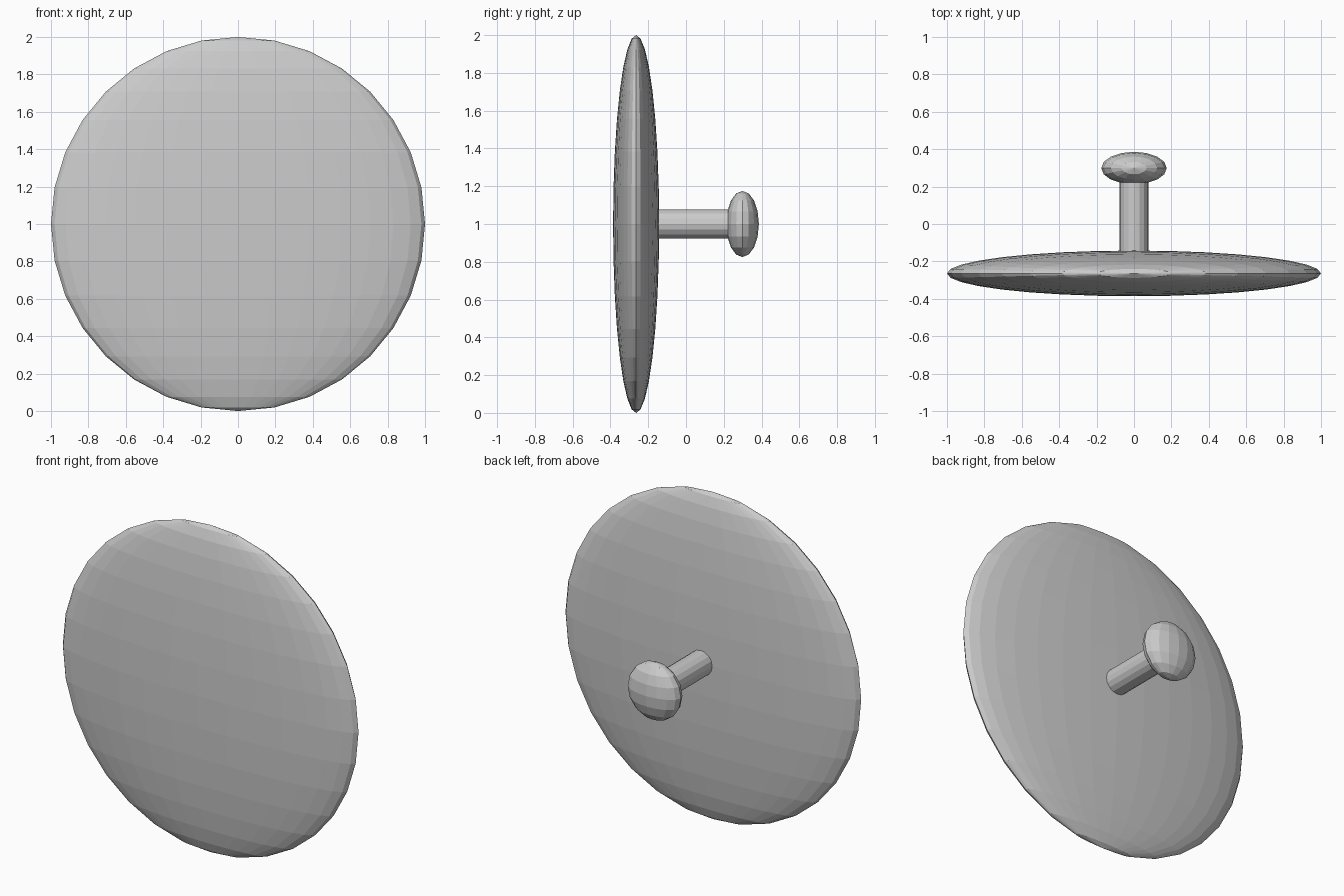
import bpy
from math import pi

if "Cube" in bpy.data.objects:
    bpy.data.objects.remove(bpy.data.objects["Cube"])


def ellipsoid(name, y, radius, half_depth, segments, rings):
    # Flattened sphere with its poles along z
    bpy.ops.mesh.primitive_uv_sphere_add(segments=segments, ring_count=rings,
                                         radius=1, location=(0, y, 1))
    ob = bpy.context.object
    ob.name = name
    ob.scale = (radius, half_depth, radius)
    bpy.ops.object.transform_apply(location=False, rotation=False, scale=True)
    return ob


# Large lens-shaped disc at the front
ellipsoid("disc", -0.264, 1.0, 0.122, 32, 16)

# Small flattened knob at the back
ellipsoid("knob", 0.299, 0.175, 0.087, 16, 8)

# Stem joining disc and knob
y0, y1 = -0.2, 0.27
bpy.ops.mesh.primitive_cylinder_add(vertices=16, radius=0.077, depth=y1 - y0,
                                    location=(0, (y0 + y1) / 2, 1),
                                    rotation=(pi / 2, 0, 0))
bpy.context.object.name = "stem"
